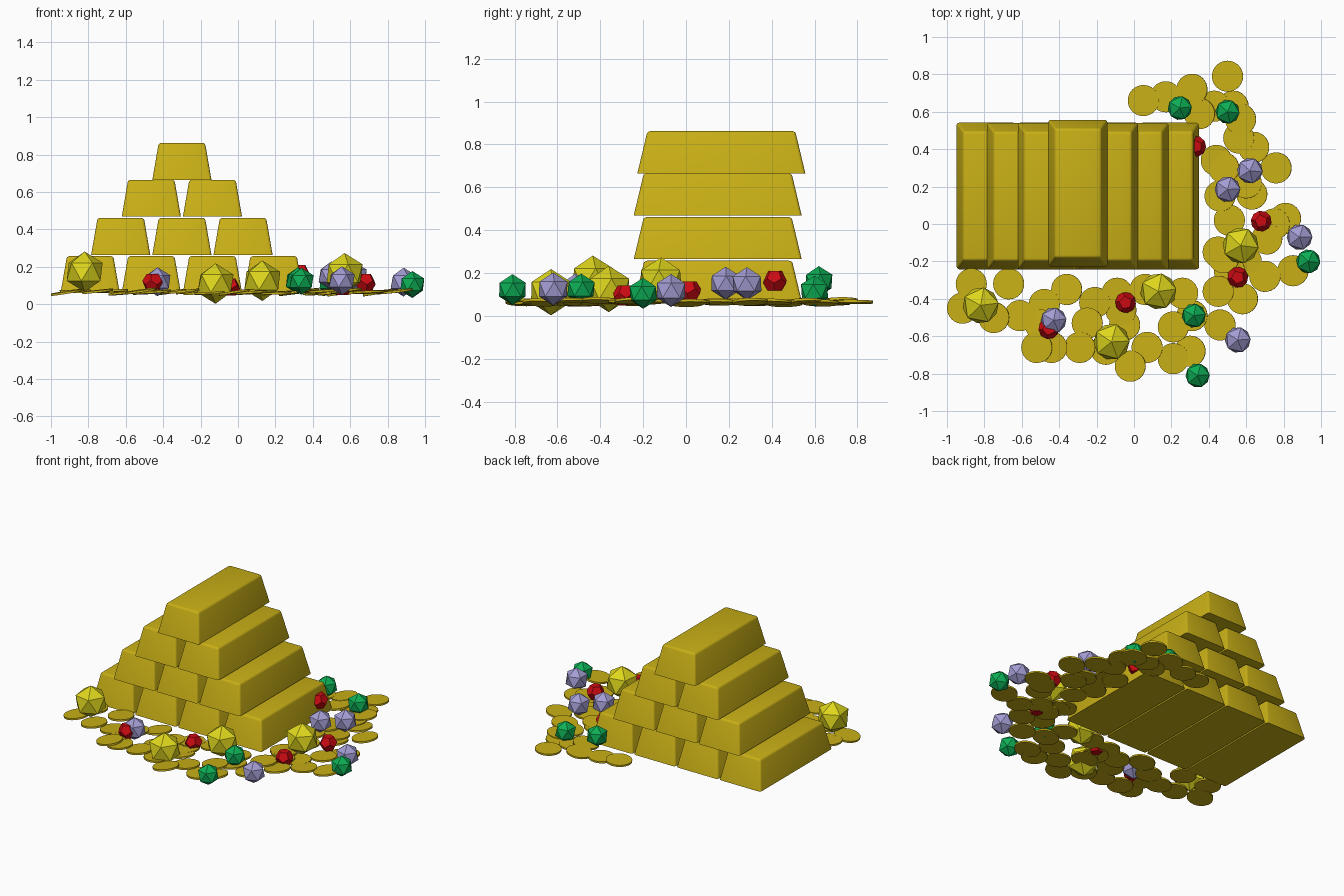
import bpy, bmesh, math, random
from mathutils import Matrix, Vector

if "Cube" in bpy.data.objects:
    bpy.data.objects.remove(bpy.data.objects["Cube"])

random.seed(4)


def material(name, rgb):
    m = bpy.data.materials.new(name)
    m.diffuse_color = (*rgb, 1)
    m.use_nodes = True
    m.node_tree.nodes["Principled BSDF"].inputs["Base Color"].default_value = m.diffuse_color
    return m


GOLD = material("gold", (0.58, 0.43, 0.008))
YELLOW = material("yellow gem", (0.74, 0.68, 0.012))
RED = material("red gem", (0.60, 0.003, 0.006))
GREEN = material("green gem", (0.004, 0.42, 0.09))
LILAC = material("lilac gem", (0.37, 0.34, 0.66))


def finish(bm, name, mat, loc, rot=(0, 0, 0), smooth=False):
    bmesh.ops.recalc_face_normals(bm, faces=bm.faces)
    me = bpy.data.meshes.new(name)
    bm.to_mesh(me)
    bm.free()
    me.materials.append(mat)
    ob = bpy.data.objects.new(name, me)
    ob.location, ob.rotation_euler = loc, rot
    bpy.context.collection.objects.link(ob)
    if smooth:
        bpy.ops.object.select_all(action='DESELECT')
        ob.select_set(True)
        bpy.context.view_layer.objects.active = ob
        bpy.ops.object.shade_smooth_by_angle(angle=math.radians(35))
    return ob


# Tapered ingot with a sharp base and softened upper edges
def gold_bar(x, y, z):
    bm = bmesh.new()
    bmesh.ops.create_cube(bm, size=2)
    for v in bm.verts:
        if v.co.z > 0:
            v.co = Vector((v.co.x * 0.124, v.co.y * 0.345, 0.197))
        else:
            v.co = Vector((v.co.x * 0.158, v.co.y * 0.392, 0))
    edges = [e for e in bm.edges if any(v.co.z > 0.1 for v in e.verts)]
    bmesh.ops.bevel(bm, geom=edges, offset=0.014, segments=3, profile=0.5,
                    affect='EDGES')
    finish(bm, "gold_bar", GOLD, (x, y, z), smooth=True)


# Stack of bars: four, three, two, one
rows = [(4, 0.06, 0.150), (3, 0.264, 0.148), (2, 0.468, 0.148), (1, 0.665, 0.165)]
for count, z, y in rows:
    for i in range(count):
        gold_bar(-0.30 + (i - (count - 1) / 2) * 0.327, y, z)


# Loose coins, each tipped up a little towards +x
def coin(x, y):
    bm = bmesh.new()
    bmesh.ops.create_cone(bm, cap_ends=True, segments=32, radius1=0.083,
                          radius2=0.083, depth=0.012)
    tilt = -math.radians(random.uniform(1, 9))
    finish(bm, "coin", GOLD, (x, y, random.uniform(0.057, 0.072)),
           (math.radians(random.uniform(-2, 2)), tilt, 0), smooth=True)


right_coins = [
    (.05, .66), (.17, .68), (.31, .72), (.50, .79), (.43, .63), (.35, .59),
    (.53, .63), (.57, .56), (.56, .46), (.64, .41), (.44, .34), (.48, .30),
    (.76, .30), (.46, .15), (.63, .16), (.60, .22), (.51, .02), (.81, .03),
    (.75, .0), (.71, -.08), (.45, -.15), (.48, -.18), (.60, -.20), (.51, -.25),
    (.70, -.28), (.85, -.25), (.58, -.40), (.45, -.36)]
front_coins = [
    (.46, -.54), (.31, -.49), (.21, -.55), (.30, -.68), (.21, -.72), (.07, -.66),
    (-.02, -.76), (-.15, -.67), (-.05, -.54), (-.07, -.46), (-.09, -.37),
    (.06, -.35), (.26, -.37), (-.21, -.42), (-.36, -.35), (-.48, -.43),
    (-.67, -.32), (-.87, -.32), (-.917, -.45), (-.75, -.50), (-.61, -.49),
    (-.52, -.66), (-.44, -.66), (-.29, -.66), (-.25, -.53), (-.50, -.54)]
for x, y in right_coins + front_coins:
    coin(x, y)


# Faceted gems: twenty-sided, or twelve-sided for the small red ones
def gem(name, mat, radius, loc, twelve=False):
    bm = bmesh.new()
    bmesh.ops.create_icosphere(bm, subdivisions=1, radius=radius)
    if twelve:
        corners = [f.calc_center_median().normalized() * radius for f in bm.faces]
        bm.clear()
        for c in corners:
            bm.verts.new(c)
        bmesh.ops.convex_hull(bm, input=bm.verts)
        bmesh.ops.dissolve_limit(bm, angle_limit=0.05, verts=bm.verts, edges=bm.edges)
    finish(bm, name, mat, loc, (0, 0, math.radians(random.uniform(-8, 8))))


for p in [(-.82, -.435, .173), (.13, -.36, .125), (-.12, -.63, .11), (.57, -.115, .165)]:
    gem("yellow_gem", YELLOW, 0.108, p)
for p in [(.245, .62, .16), (.50, .60, .115), (.32, -.49, .125), (.34, -.81, .122),
          (.932, -.20, .105)]:
    gem("green_gem", GREEN, 0.072, p)
for p in [(.62, .285, .15), (.50, .185, .152), (.885, -.07, .118), (.555, -.62, .125),
          (-.43, -.515, .12)]:
    gem("lilac_gem", LILAC, 0.077, p)
for p in [(.33, .415, .163), (.68, .015, .115), (.555, -.285, .095), (-.045, -.42, .092),
          (-.455, -.56, .115)]:
    gem("red_gem", RED, 0.057, p, twelve=True)
